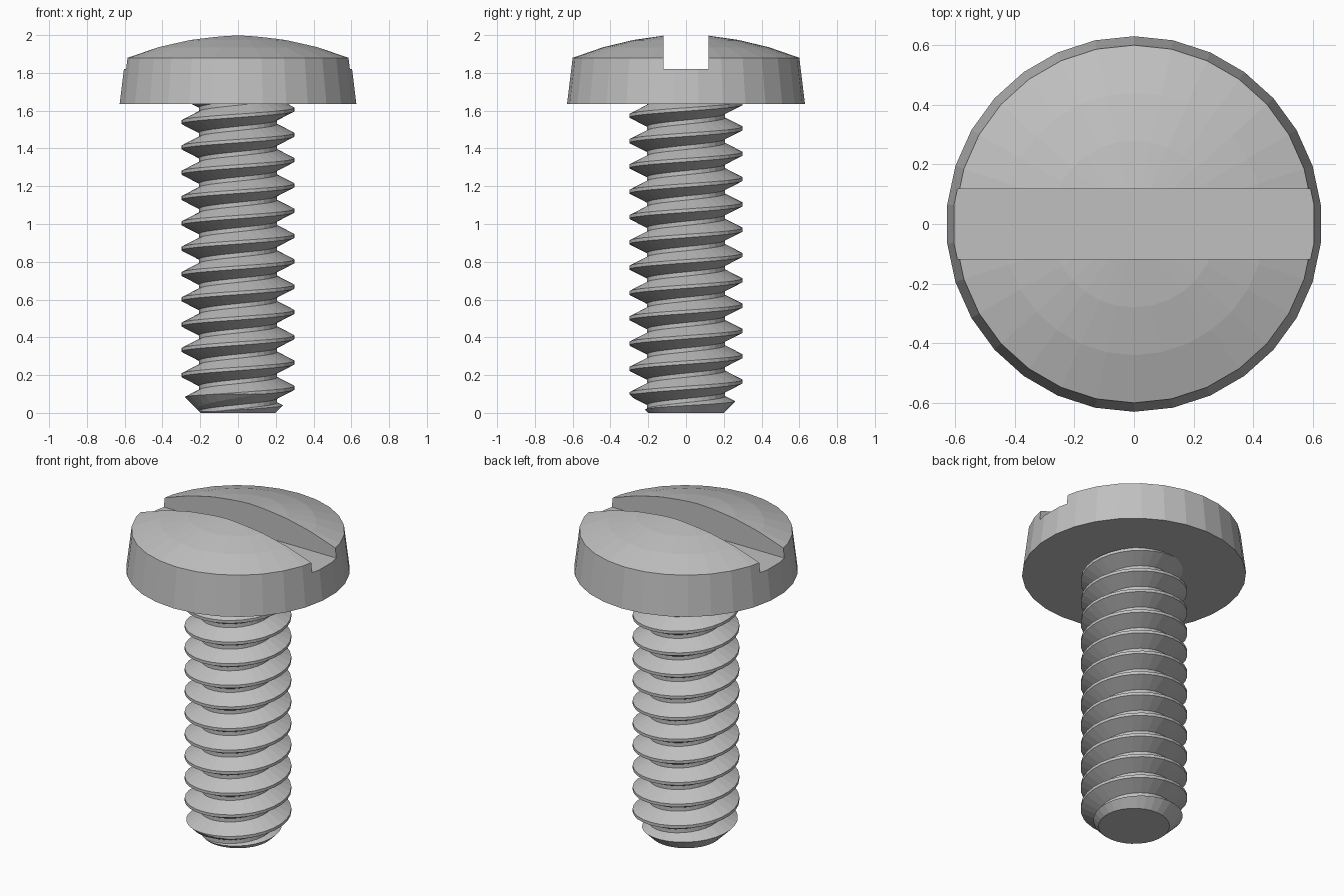
import bpy, bmesh, math
from mathutils import Vector

if "Cube" in bpy.data.objects:
    bpy.data.objects.remove(bpy.data.objects["Cube"], do_unlink=True)

SIDES = 30
PITCH = 0.134
HEAD_BOTTOM = 1.635

steel = bpy.data.materials.new("steel grey")
steel.use_nodes = True
colour = (0.53, 0.53, 0.53, 1)
steel.diffuse_color = colour
steel.node_tree.nodes["Principled BSDF"].inputs["Base Color"].default_value = colour


def make_object(name, bm):
    bmesh.ops.recalc_face_normals(bm, faces=bm.faces[:])
    mesh = bpy.data.meshes.new(name)
    bm.to_mesh(mesh)
    bm.free()
    mesh.materials.append(steel)
    obj = bpy.data.objects.new(name, mesh)
    bpy.context.collection.objects.link(obj)
    return obj


def lathe(name, profile):
    """Closed solid turned from (radius, height) points, capped at both ends."""
    bm = bmesh.new()
    rings = []
    for r, z in profile:
        ring = []
        for i in range(SIDES):
            a = math.pi / 2 + math.tau * i / SIDES
            ring.append(bm.verts.new((r * math.cos(a), r * math.sin(a), z)))
        rings.append(ring)
    for low, high in zip(rings, rings[1:]):
        for i in range(SIDES):
            j = (i + 1) % SIDES
            bm.faces.new((low[i], low[j], high[j], high[i]))
    bm.faces.new(rings[0][::-1])
    bm.faces.new(rings[-1])
    return make_object(name, bm)


def cut(obj, tool, operation):
    """Apply a boolean and remove the tool."""
    tool.hide_render = True
    mod = obj.modifiers.new("cut", 'BOOLEAN')
    mod.operation = operation
    mod.solver = 'EXACT'
    mod.object = tool
    bpy.context.view_layer.objects.active = obj
    bpy.ops.object.modifier_apply(modifier=mod.name)
    bpy.data.objects.remove(tool, do_unlink=True)


# Head: tapered rim with a shallow dome
dome = [(r, 2.0 - 0.12 * (r / 0.6) ** 2) for r in (0.6, 0.44, 0.28)]
head = lathe("head", [(0.63, HEAD_BOTTOM)] + dome + [(0.1, 2.0)])

# Straight driver slot along x
bm = bmesh.new()
bmesh.ops.create_cube(bm, size=1)
bmesh.ops.scale(bm, vec=Vector((2, 0.236, 0.4)), verts=bm.verts)
bmesh.ops.translate(bm, vec=Vector((0, 0, 2.02)), verts=bm.verts)
cut(head, make_object("slot_cutter", bm), 'DIFFERENCE')

# Threaded shank: one right-handed helical ribbon, root to crest to root
section = [(0.207, 0.0), (0.207, 0.022), (0.3, 0.069), (0.3, 0.087), (0.207, PITCH)]
start = 0.1325 - 0.078 - 3 * PITCH
bm = bmesh.new()
strips = []
for i in range(SIDES * 17):
    a = math.tau * i / SIDES
    z = start + PITCH * i / SIDES
    strips.append([bm.verts.new((r * math.cos(a), r * math.sin(a), z + h))
                   for r, h in section])
for left, right in zip(strips, strips[1:]):
    for k in range(len(section) - 1):
        bm.faces.new((left[k], right[k], right[k + 1], left[k + 1]))
bmesh.ops.remove_doubles(bm, verts=bm.verts[:], dist=0.0005)

# Trim the ribbon level at both ends and close it
for z, normal in ((-0.06, -1), (1.76, 1)):
    bmesh.ops.bisect_plane(bm, geom=bm.verts[:] + bm.edges[:] + bm.faces[:],
                           plane_co=(0, 0, z), plane_no=(0, 0, normal),
                           clear_outer=True)
bmesh.ops.holes_fill(bm, edges=[e for e in bm.edges if e.is_boundary], sides=0)
shank = make_object("threaded_shank", bm)

# Chamfer the tip and stop the shank inside the head
envelope = lathe("tip_envelope", [(0.2, 0), (0.35, 0.15), (0.35, 1.68)])
cut(shank, envelope, 'INTERSECT')
